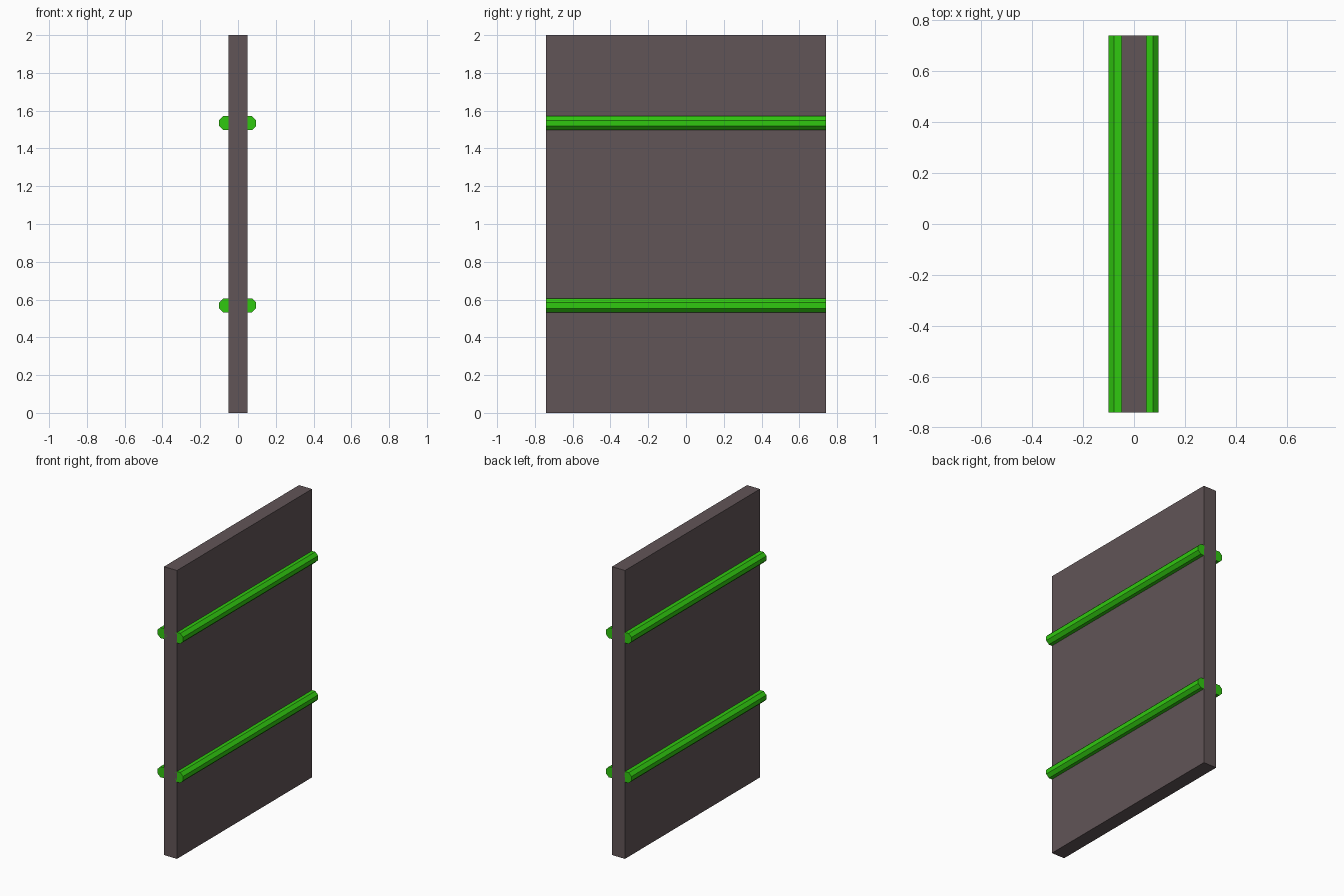
import bpy, bmesh
from math import cos, sin, pi

if "Cube" in bpy.data.objects:
    bpy.data.objects.remove(bpy.data.objects["Cube"])

HALF_LEN = 0.74


def material(name, rgb):
    m = bpy.data.materials.new(name)
    m.diffuse_color = (*rgb, 1)
    m.use_nodes = True
    m.node_tree.nodes["Principled BSDF"].inputs["Base Color"].default_value = m.diffuse_color
    return m


def extrude_profile(name, profile, mat):
    """Prism along y from a list of (x, z) profile points."""
    bm = bmesh.new()
    face = bm.faces.new([bm.verts.new((x, -HALF_LEN, z)) for x, z in profile])
    out = bmesh.ops.extrude_face_region(bm, geom=[face], use_keep_orig=True)
    moved = [v for v in out["geom"] if isinstance(v, bmesh.types.BMVert)]
    bmesh.ops.translate(bm, verts=moved, vec=(0, 2 * HALF_LEN, 0))
    bmesh.ops.recalc_face_normals(bm, faces=bm.faces)
    mesh = bpy.data.meshes.new(name)
    bm.to_mesh(mesh)
    bm.free()
    mesh.materials.append(mat)
    obj = bpy.data.objects.new(name, mesh)
    bpy.context.collection.objects.link(obj)
    return obj


dark = material("dark_panel", (0.12, 0.09, 0.095))
green = material("green_rail", (0.03, 0.58, 0.005))

# Upright slab
extrude_profile("panel", [(-0.05, 0), (0.05, 0), (0.05, 2), (-0.05, 2)], dark)

# Octagonal rails, partly sunk into both faces of the slab
radius = 0.0365 / cos(pi / 8)
for level, z in (("lower", 0.569), ("upper", 1.534)):
    for side, x in (("left", -0.063), ("right", 0.06)):
        octagon = [(x + radius * cos(pi / 8 + i * pi / 4),
                    z + radius * sin(pi / 8 + i * pi / 4)) for i in range(8)]
        extrude_profile(f"{level}_{side}_rail", octagon, green)
